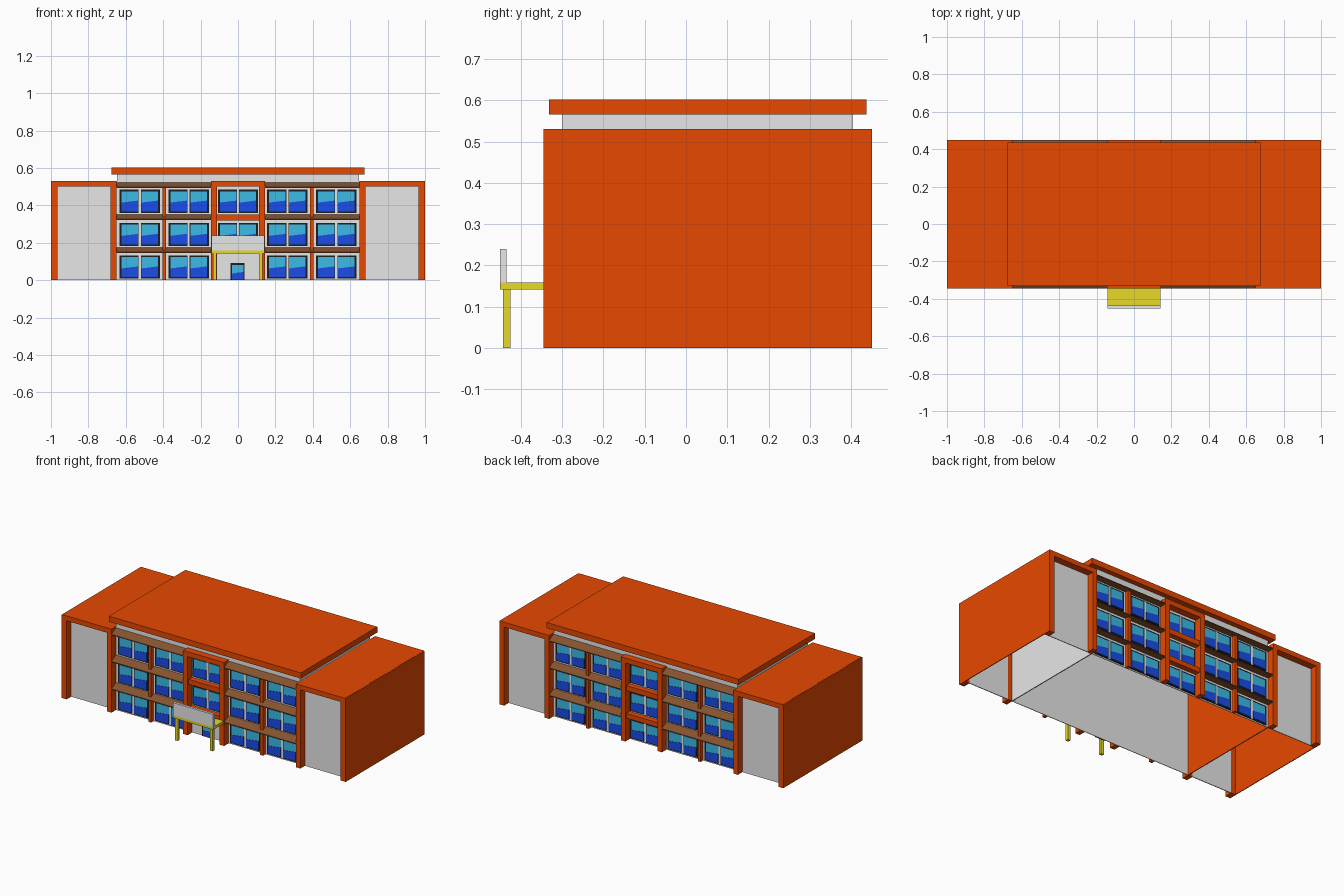
import bpy, bmesh

if "Cube" in bpy.data.objects:
    bpy.data.objects.remove(bpy.data.objects["Cube"])

def material(name, r, g, b):
    m = bpy.data.materials.new(name)
    m.diffuse_color = (r, g, b, 1)
    m.use_nodes = True
    m.node_tree.nodes["Principled BSDF"].inputs["Base Color"].default_value = m.diffuse_color
    return m

ORANGE = material("orange_paint", 0.8, 0.065, 0.0)
WHITE = material("pale_grey_wall", 0.8, 0.8, 0.8)
BROWN = material("brown_ledge", 0.24, 0.085, 0.03)
YELLOW = material("yellow_canopy", 0.8, 0.7, 0.02)
DARK = material("dark_frame", 0.012, 0.012, 0.014)
CYAN = material("light_glass", 0.045, 0.5, 0.8)
BLUE = material("blue_glass", 0.01, 0.075, 0.8)

YC, OUT, WALL = 0.0525, 0.3975, 0.3525   # building centre in y, outer and wall half depths

def prism(bm, pts, lo, hi, axis="y"):
    """Extrude an (x, z) outline along y, or a (y, z) outline along x."""
    def co(u, v, w):
        return (u, w, v) if axis == "y" else (w, u, v)
    a = [bm.verts.new(co(u, v, lo)) for u, v in pts]
    b = [bm.verts.new(co(u, v, hi)) for u, v in pts]
    bm.faces.new(a)
    bm.faces.new(b[::-1])
    n = len(pts)
    for i in range(n):
        j = (i + 1) % n
        bm.faces.new((a[i], b[i], b[j], a[j]))

def part(name, mat, pieces):
    """Each piece holds the arguments of one prism."""
    bm = bmesh.new()
    for piece in pieces:
        prism(bm, *piece)
    bmesh.ops.recalc_face_normals(bm, faces=bm.faces)
    me = bpy.data.meshes.new(name)
    bm.to_mesh(me)
    bm.free()
    me.materials.append(mat)
    ob = bpy.data.objects.new(name, me)
    bpy.context.collection.objects.link(ob)

def box(x0, x1, y0, y1, z0, z1):
    return ([(x0, z0), (x1, z0), (x1, z1), (x0, z1)], y0, y1)

# Main body: hollow shell open underneath, with attic and roof slab
part("main_walls", WHITE,
     [box(-0.65, 0.65, *sorted((YC + f * WALL, YC + f * (WALL - 0.004))), 0, 0.53) for f in (-1, 1)]
     + [box(-0.65, 0.65, YC - WALL, YC + WALL, 0.526, 0.53)]
     + [box(*sorted((s * 0.65, s * 0.653)), YC - WALL, YC + WALL, 0, 0.53) for s in (-1, 1)])
part("inner_side_walls", ORANGE,
     [box(*sorted((s * 0.647, s * 0.65)), YC - WALL + 0.004, YC + WALL - 0.004, 0, 0.526)
      for s in (-1, 1)])
part("attic", WHITE, [box(-0.648, 0.646, YC - WALL, YC + WALL, 0.53, 0.566)])
part("roof_slab", ORANGE, [box(-0.677, 0.675, -0.332, 0.437, 0.566, 0.602)])

# Hollow end wings: outer wall, roof, pillars; open underneath
wing, panels = [], []
for s in (-1, 1):
    def sx(a, b):
        return sorted((s * a, s * b))
    wing.append(box(*sx(0.995, 1.0), YC - OUT, YC + OUT, 0, 0.53))
    wing.append(box(*sx(0.65, 0.995), YC - OUT, YC + OUT, 0.5, 0.531))
    for f in (-1, 1):
        y0, y1 = sorted((YC + f * OUT, YC + f * (WALL - 0.005)))
        wing.append(box(*sx(0.965, 0.995), y0, y1, 0, 0.5))
        wing.append(box(*sx(0.649, 0.681), y0, y1, 0, 0.5))
        p0, p1 = sorted((YC + f * WALL, YC + f * (WALL - 0.005)))
        panels.append(box(*sx(0.681, 0.965), p0, p1, 0, 0.5))
part("end_wings", ORANGE, wing)
part("wing_panels", WHITE, panels)

# Facades, front (f = -1) and back (f = 1)
FLOORS = (0.008, 0.182, 0.36)
BAYS = (-0.525, -0.264, 0, 0.264, 0.525)
for f, side in ((-1, "front"), (1, "back")):
    def fbox(x0, x1, d0, d1, z0, z1):
        return box(x0, x1, *sorted((YC + f * d0, YC + f * d1)), z0, z1)

    # Sloping ledges over each floor
    ledges = []
    for z in (0.146, 0.321, 0.493):
        wall_y, lip_y = YC + f * WALL, YC + f * OUT
        outline = [(wall_y, z), (lip_y, z), (lip_y, z + 0.005), (wall_y, z + 0.03)]
        ledges += [(outline, x, x + 0.507, "x") for x in (-0.65, 0.143)]
    part(side + "_ledges", BROWN, ledges)

    # Pillars, thin piers and central bands
    pillars = [fbox(x - 0.016, x + 0.016, WALL, OUT, 0, 0.531) for x in (-0.129, 0.128)]
    pillars += [fbox(x - 0.01, x + 0.01, WALL, OUT - 0.02, 0, 0.495) for x in (-0.394, 0.394)]
    pillars += [fbox(-0.115, 0.115, WALL, OUT - d, z0, z1)
                for z0, z1, d in ((0.145, 0.175, 0.01), (0.32, 0.352, 0.01), (0.5, 0.531, 0))]
    part(side + "_pillars", ORANGE, pillars)

    # Paired windows: dark frame, pale mullion, light glass, slanted blue lower part
    frames, mullions, light, blue = [], [], [], []

    def glass(a, b, c, d):
        light.append(fbox(a, b, WALL, WALL + 0.006, c, d))
        zl, zr = c + (d - c) * 0.44, c + (d - c) * 0.54
        if f > 0:
            zl, zr = zr, zl
        y0, y1 = sorted((YC + f * WALL, YC + f * (WALL + 0.008)))
        blue.append(([(a, c), (b, c), (b, zr), (a, zl)], y0, y1))

    for cx in BAYS:
        for z in FLOORS:
            if f < 0 and cx == 0 and z == FLOORS[0]:
                # Entrance door
                frames.append(fbox(-0.039, 0.036, WALL, WALL + 0.004, 0, 0.092))
                glass(-0.032, 0.029, 0.002, 0.08)
                continue
            frames.append(fbox(cx - 0.108, cx + 0.108, WALL, WALL + 0.004, z, z + 0.124))
            mullions.append(fbox(cx - 0.006, cx + 0.006, WALL, WALL + 0.007, z, z + 0.124))
            for o in (-0.053, 0.053):
                glass(cx + o - 0.044, cx + o + 0.044, z + 0.008, z + 0.115)
    part(side + "_window_frames", DARK, frames)
    part(side + "_mullions", WHITE, mullions)
    part(side + "_light_glass", CYAN, light)
    part(side + "_blue_glass", BLUE, blue)

# Entrance canopy with two posts and a blank sign board
part("canopy", YELLOW, [box(-0.143, 0.141, -0.45, -0.345, 0.142, 0.159)])
part("canopy_posts", YELLOW, [box(x - 0.01, x + 0.01, -0.443, -0.425, 0, 0.142)
                              for x in (-0.124, 0.122)])
part("sign_board", WHITE, [box(-0.143, 0.141, -0.451, -0.435, 0.159, 0.24)])
